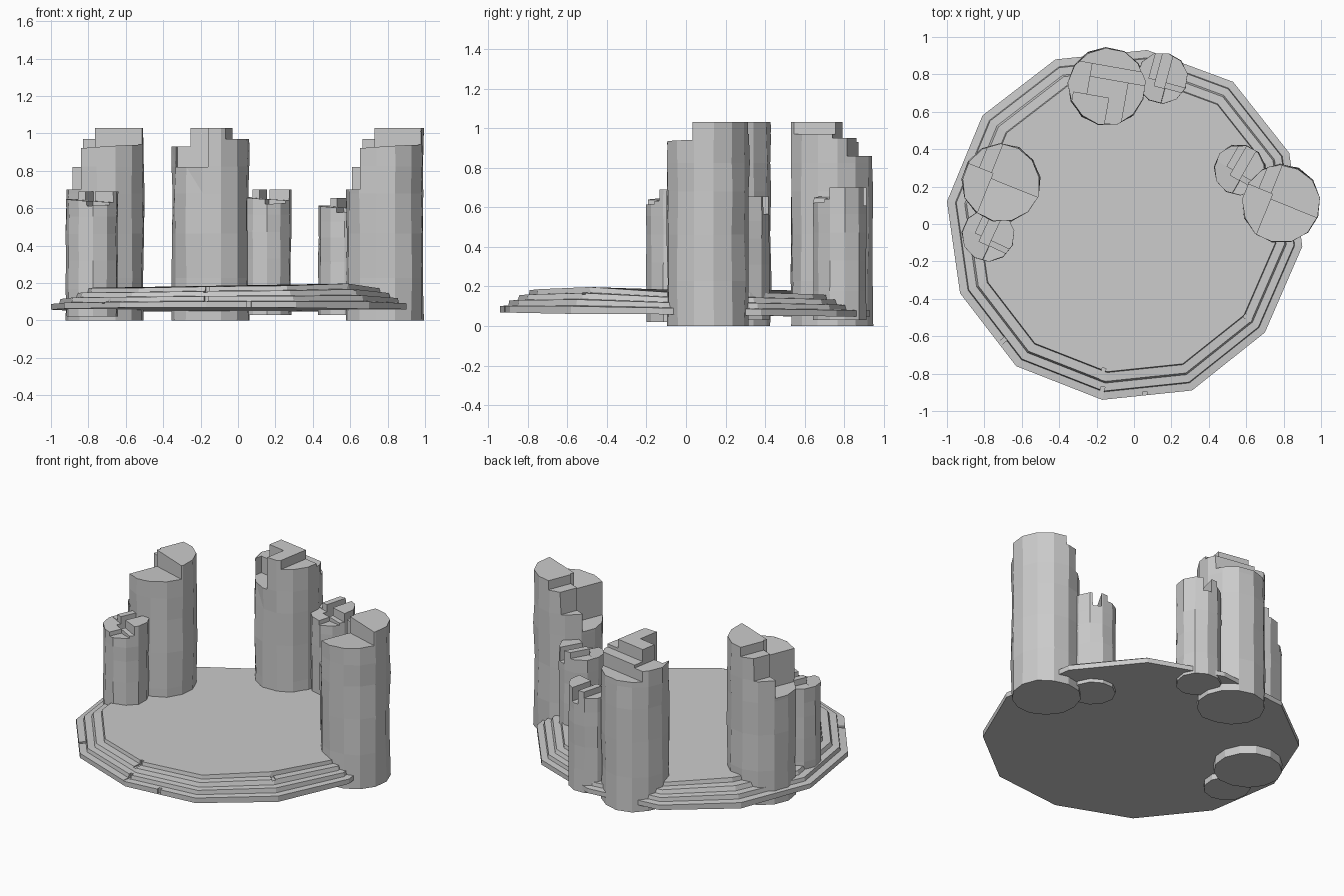
import bpy, bmesh, math, random
from mathutils import Matrix

if "Cube" in bpy.data.objects:
    bpy.data.objects.remove(bpy.data.objects["Cube"])

random.seed(4)


def loft(name, rings):
    """Skin a list of equal-length point rings and cap both ends."""
    bm = bmesh.new()
    vr = [[bm.verts.new(p) for p in r] for r in rings]
    n = len(rings[0])
    for a, b in zip(vr, vr[1:]):
        for i in range(n):
            j = (i + 1) % n
            bm.faces.new((a[i], a[j], b[j], b[i]))
    bm.faces.new(vr[0][::-1])
    bm.faces.new(vr[-1])
    bmesh.ops.recalc_face_normals(bm, faces=bm.faces)
    me = bpy.data.meshes.new(name)
    bm.to_mesh(me)
    bm.free()
    ob = bpy.data.objects.new(name, me)
    bpy.context.collection.objects.link(ob)
    return ob


def carve(ob, mat, box):
    """Subtract a box (x0, x1, y0, y1, z0, z1) placed by mat."""
    x0, x1, y0, y1, z0, z1 = box
    rect = [(x0, y0), (x1, y0), (x1, y1), (x0, y1)]
    cutter = loft("cutter", [[(x, y, z) for x, y in rect] for z in (z0, z1)])
    cutter.data.transform(mat)
    cutter.hide_render = True
    mod = ob.modifiers.new("cut", 'BOOLEAN')
    mod.operation, mod.solver, mod.object = 'DIFFERENCE', 'EXACT', cutter
    bpy.context.view_layer.update()
    ob_eval = ob.evaluated_get(bpy.context.evaluated_depsgraph_get())
    me = bpy.data.meshes.new_from_object(ob_eval)
    ob.modifiers.clear()
    ob.data = me
    bpy.data.objects.remove(cutter)


def pillar(name, cx, cy, r, z0, z1, sides, rot, cuts):
    """Rough many-sided column whose top is broken into steps."""
    levels = [z0 + (z1 - z0) * t for t in (0, .22, .45, .66, .8)] + [z1]
    rings = []
    for k, z in enumerate(levels):
        ring = []
        for i in range(sides):
            a = 2 * math.pi * (i + .3) / sides
            rr = r * random.uniform(.96, 1.01)
            ring.append((cx + rr * math.cos(a), cy + rr * math.sin(a), z))
        rings.append(ring)
    ob = loft(name, rings)
    base = Matrix.Translation((cx, cy, 0)) @ Matrix.Rotation(math.radians(rot), 4, 'Z')
    for x0, x1, y0, y1, z, tilt in cuts:
        mat = base @ Matrix.Translation((0, 0, z)) @ Matrix.Rotation(math.radians(tilt), 4, 'Y')
        carve(ob, mat, (x0, x1, y0, y1, 0, .8))
    return ob


# Stepped stone platform: 12-sided outline with four tiers
outline = [(-.17, -.94, 0), (.31, -.89, .005), (.70, -.58, .02), (.90, -.12, 0),
           (.83, .38, .005), (.53, .76, 0), (.07, .93, -.005), (-.42, .88, 0),
           (-.81, .58, .02), (-1.0, .12, -.005), (-.93, -.37, 0), (-.63, -.76, -.005)]
tiers = [(1, .058), (1, .09), (.955, .093), (.95, .118), (.905, .12),
         (.895, .145), (.845, .147), (.84, .17)]
rings = []
for s, z in tiers:
    k = (z - .075) / .095
    rings.append([(x * s, y * s, z + d * k - .012 * y) for x, y, d in outline])
platform = loft("platform", rings)

# Chips in the tier edges
for x, y, z in [(-.165, -.79, .16), (-.17, -.89, .11), (.06, -.915, .08),
                (-.70, -.625, .1), (.605, -.50, .17)]:
    mat = Matrix.Translation((x, y, z)) @ Matrix.Rotation(math.atan2(y, x), 4, 'Z')
    carve(platform, mat, (-.02, .08, -.011, .011, -.01, .06))

# Large pillars
steps_side = [(-.3, .3, -.3, 0, .925, -4), (-.3, -.06, -.3, .03, .70, 0),
              (-.3, -.14, -.3, .3, .82, 0), (-.3, -.07, 0, .3, .97, 0)]
steps_back = [(-.3, -.10, -.3, .3, .93, 0), (-.17, .02, -.3, -.06, .82, 0),
              (.11, .3, -.3, .3, .97, 0), (-.3, .3, .04, .3, .95, 0),
              (-.3, .3, .11, .3, .86, 0)]
pillar("left_pillar", -.71, .22, .212, 0, 1.03, 13, -22, steps_side)
pillar("right_pillar", .785, .11, .212, 0, 1.03, 13, -22, steps_side)
pillar("back_pillar", -.145, .735, .21, 0, 1.03, 13, -10, steps_back)

# Small broken companion pillars
def small_steps(top):
    return [(-.2, .2, -.2, -.02, top - .05, 4), (-.03, .025, -.05, .2, top - .09, 0),
            (-.2, -.07, -.2, .2, top - .04, 0), (.03, .2, -.2, -.05, top - .08, -3)]


pillar("left_small_pillar", -.78, -.06, .142, .02, .69, 11, -25, small_steps(.69))
pillar("right_small_pillar", .565, .29, .138, .03, .655, 11, -30, small_steps(.655))
pillar("back_small_pillar", .15, .78, .138, .03, .70, 11, -15, small_steps(.70))
